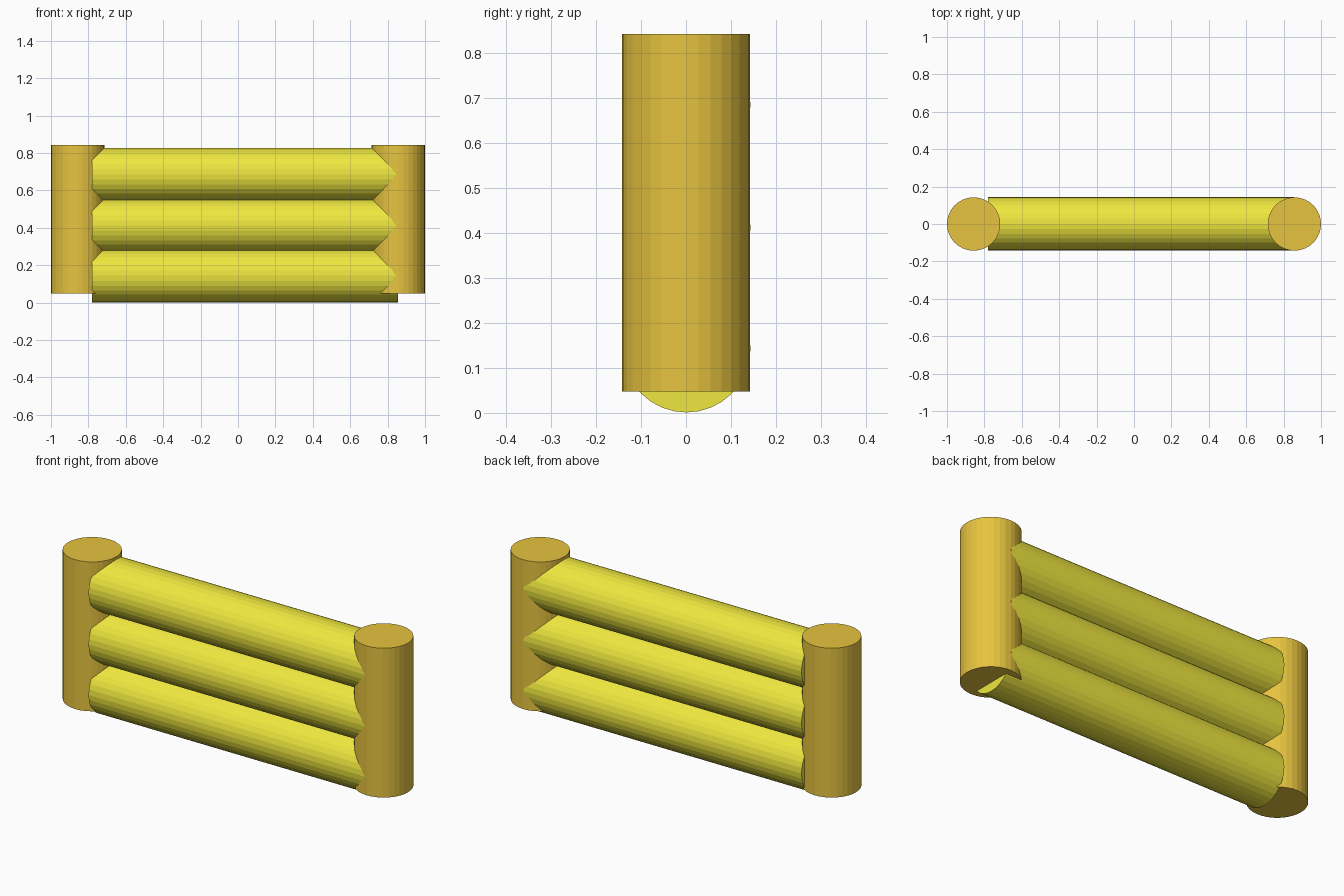
import bpy
from math import pi

if "Cube" in bpy.data.objects:
    bpy.data.objects.remove(bpy.data.objects["Cube"])

SIDES = 32
RADIUS = 0.1425


def material(name, color):
    mat = bpy.data.materials.new(name)
    mat.diffuse_color = color
    mat.use_nodes = True
    mat.node_tree.nodes["Principled BSDF"].inputs["Base Color"].default_value = mat.diffuse_color
    return mat


def cylinder(name, length, location, rotation, mat):
    bpy.ops.mesh.primitive_cylinder_add(vertices=SIDES, radius=RADIUS, depth=length,
                                        location=location, rotation=rotation)
    obj = bpy.context.object
    obj.name = name
    obj.data.materials.append(mat)
    return obj


post_mat = material("orange_wood", (0.80, 0.55, 0.05, 1))
rail_mat = material("yellow_wood", (0.86, 0.80, 0.05, 1))

# Upright posts at both ends
for side, x in (("left", -0.8575), ("right", 0.8575)):
    cylinder(side + "_post", 0.794, (x, 0, 0.445), (0, 0, 0), post_mat)

# Stacked horizontal logs, ending inside the posts
x_start, x_end = -0.78, 0.855
for level, z in (("lower", 0.1435), ("middle", 0.412), ("upper", 0.685)):
    cylinder(level + "_log", x_end - x_start, ((x_start + x_end) / 2, 0.001, z),
             (0, pi / 2, 0), rail_mat)
